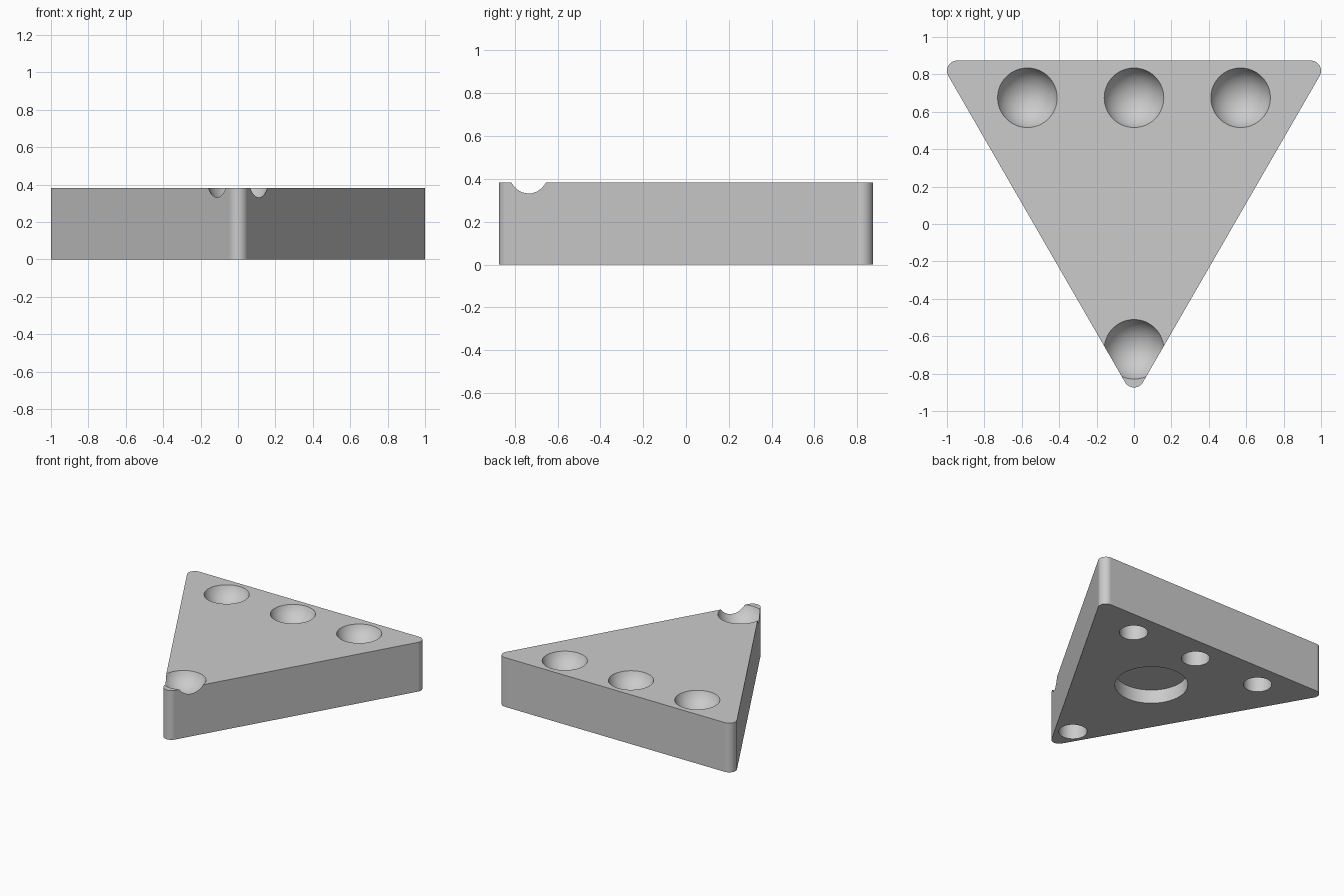
import bpy, bmesh, math
from mathutils import Matrix, Vector

cube = bpy.data.objects.get("Cube")
if cube:
    bpy.data.objects.remove(cube, do_unlink=True)

HEIGHT = 0.383
CORNER = 0.055
MID_Y = 0.874 - CORNER
SEATS = [(-0.57, 0.675), (0, 0.675), (0.57, 0.675), (0, -0.67)]


def add_object(name, bm):
    bmesh.ops.recalc_face_normals(bm, faces=bm.faces)
    mesh = bpy.data.meshes.new(name)
    bm.to_mesh(mesh)
    bm.free()
    obj = bpy.data.objects.new(name, mesh)
    bpy.context.collection.objects.link(obj)
    return obj


def add_bore(bm, x, y, radius, depth):
    # Blind round hole entering from the underside
    bmesh.ops.create_cone(bm, cap_ends=True, segments=64, radius1=radius,
                          radius2=radius, depth=2 * depth,
                          matrix=Matrix.Translation((x, y, 0)))


# Triangular plate with rounded corners
bm = bmesh.new()
outline = []
corners = [(1 - CORNER, MID_Y, 30), (CORNER - 1, MID_Y, 150), (0, -MID_Y, 270)]
STEPS = 14
for x, y, facing in corners:
    for i in range(STEPS + 1):
        a = math.radians(facing - 60 + 120 * i / STEPS)
        outline.append(bm.verts.new((x + CORNER * math.cos(a),
                                     y + CORNER * math.sin(a), 0)))
base = bm.faces.new(outline)
top = bmesh.ops.extrude_face_region(bm, geom=[base])
bmesh.ops.translate(bm, vec=Vector((0, 0, HEIGHT)),
                    verts=[v for v in top["geom"] if isinstance(v, bmesh.types.BMVert)])
plate = add_object("triangular_plate", bm)

# Ball seats above, small bores below, and one wide recess
bm = bmesh.new()
for x, y in SEATS:
    bmesh.ops.create_uvsphere(bm, u_segments=64, v_segments=40, radius=0.17,
                              matrix=Matrix.Translation((x, y, HEIGHT + 0.059)))
    add_bore(bm, x, y, 0.1, 0.19)
add_bore(bm, 0, 0.19, 0.257, 0.107)
cutter = add_object("hole_cutter", bm)
cutter.hide_render = True

# Grey finish
grey = bpy.data.materials.new("plain_grey")
grey.use_nodes = True
colour = (0.6, 0.6, 0.6, 1)
grey.diffuse_color = colour
grey.node_tree.nodes["Principled BSDF"].inputs["Base Color"].default_value = colour
plate.data.materials.append(grey)
cutter.data.materials.append(grey)

# Cut the holes, then discard the cutter
bpy.ops.object.select_all(action="DESELECT")
bpy.context.view_layer.objects.active = plate
plate.select_set(True)
cut = plate.modifiers.new("holes", "BOOLEAN")
cut.operation = "DIFFERENCE"
cut.solver = "EXACT"
cut.object = cutter
bpy.ops.object.modifier_apply(modifier=cut.name)
bpy.data.objects.remove(cutter, do_unlink=True)

# Smooth curved walls while keeping rims crisp and sides flat
bpy.ops.object.shade_smooth_by_angle(angle=math.radians(30))
normals = plate.modifiers.new("flat_sides", "WEIGHTED_NORMAL")
normals.keep_sharp = True
